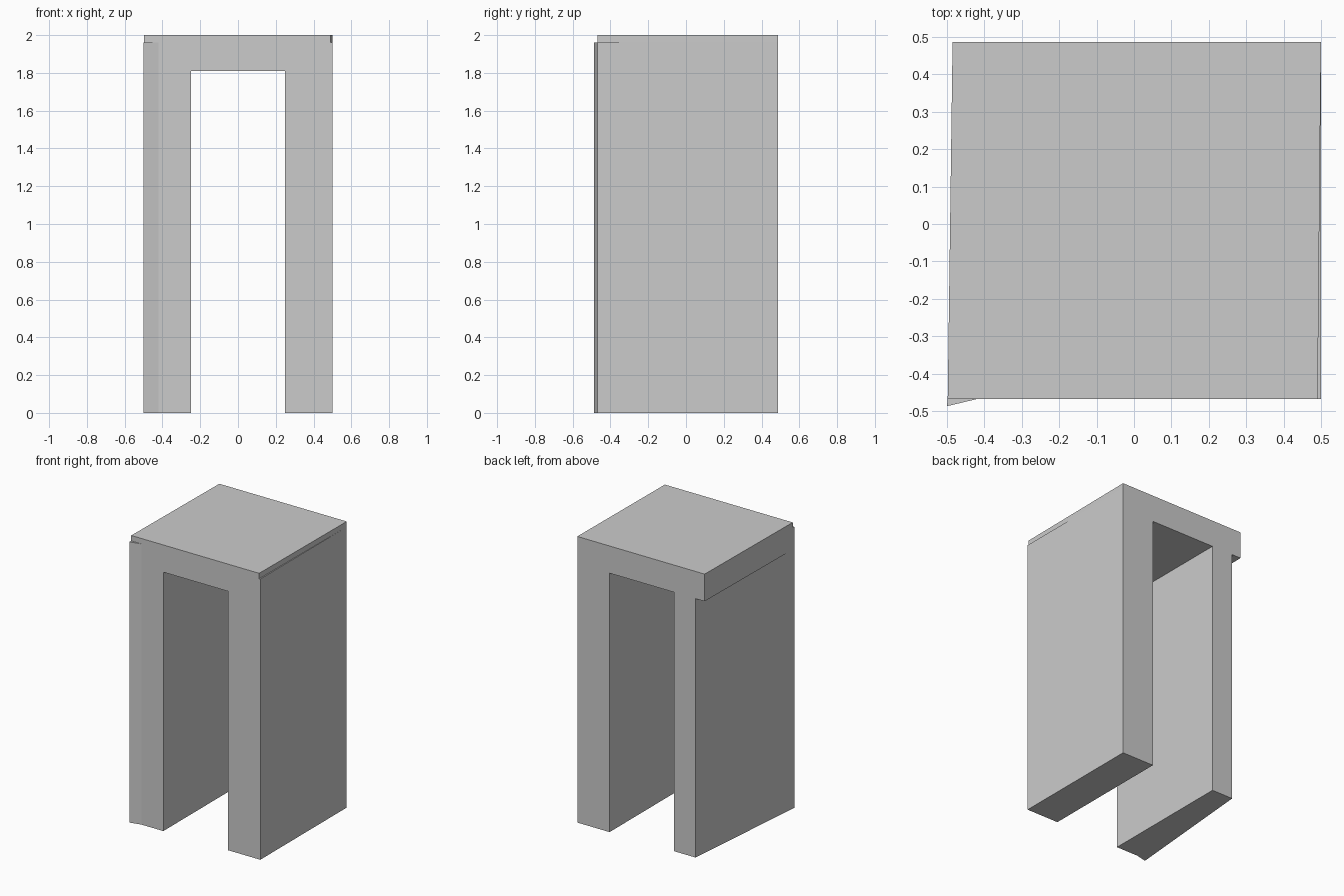
import bpy
import bmesh

if "Cube" in bpy.data.objects:
    bpy.data.objects.remove(bpy.data.objects["Cube"])


def prism(name, outline, z0, z1):
    """Extrude a counter-clockwise plan outline from z0 up to z1."""
    bm = bmesh.new()
    base = bm.faces.new([bm.verts.new((x, y, z0)) for x, y in outline])
    ext = bmesh.ops.extrude_face_region(bm, geom=[base], use_keep_orig=True)
    top = [v for v in ext["geom"] if isinstance(v, bmesh.types.BMVert)]
    bmesh.ops.translate(bm, verts=top, vec=(0, 0, z1 - z0))
    bmesh.ops.recalc_face_normals(bm, faces=bm.faces[:])
    mesh = bpy.data.meshes.new(name)
    bm.to_mesh(mesh)
    bm.free()
    obj = bpy.data.objects.new(name, mesh)
    bpy.context.collection.objects.link(obj)
    return obj


FRONT, BACK = -0.468, 0.487
INNER = 0.25
LINTEL_Z, LEG_TOP = 1.81, 1.962

# Slightly skewed top slab bridging the legs
prism("lintel", [(-0.498, FRONT), (0.491, FRONT), (0.5, BACK), (-0.485, BACK)],
      LINTEL_Z, 2.0)

# Straight right leg wall
prism("right_leg", [(INNER, FRONT), (0.5, FRONT), (0.5, BACK), (INNER, BACK)],
      0.0, LEG_TOP)

# Left leg wall: tapers toward the back, front outer corner juts forward
prism("left_leg", [(-0.5, -0.487), (-0.42, FRONT), (-INNER, FRONT),
                   (-INNER, BACK), (-0.415, BACK)],
      0.0, LEG_TOP)

# Legs stop at the slab's underside inside the opening, so no further parts
